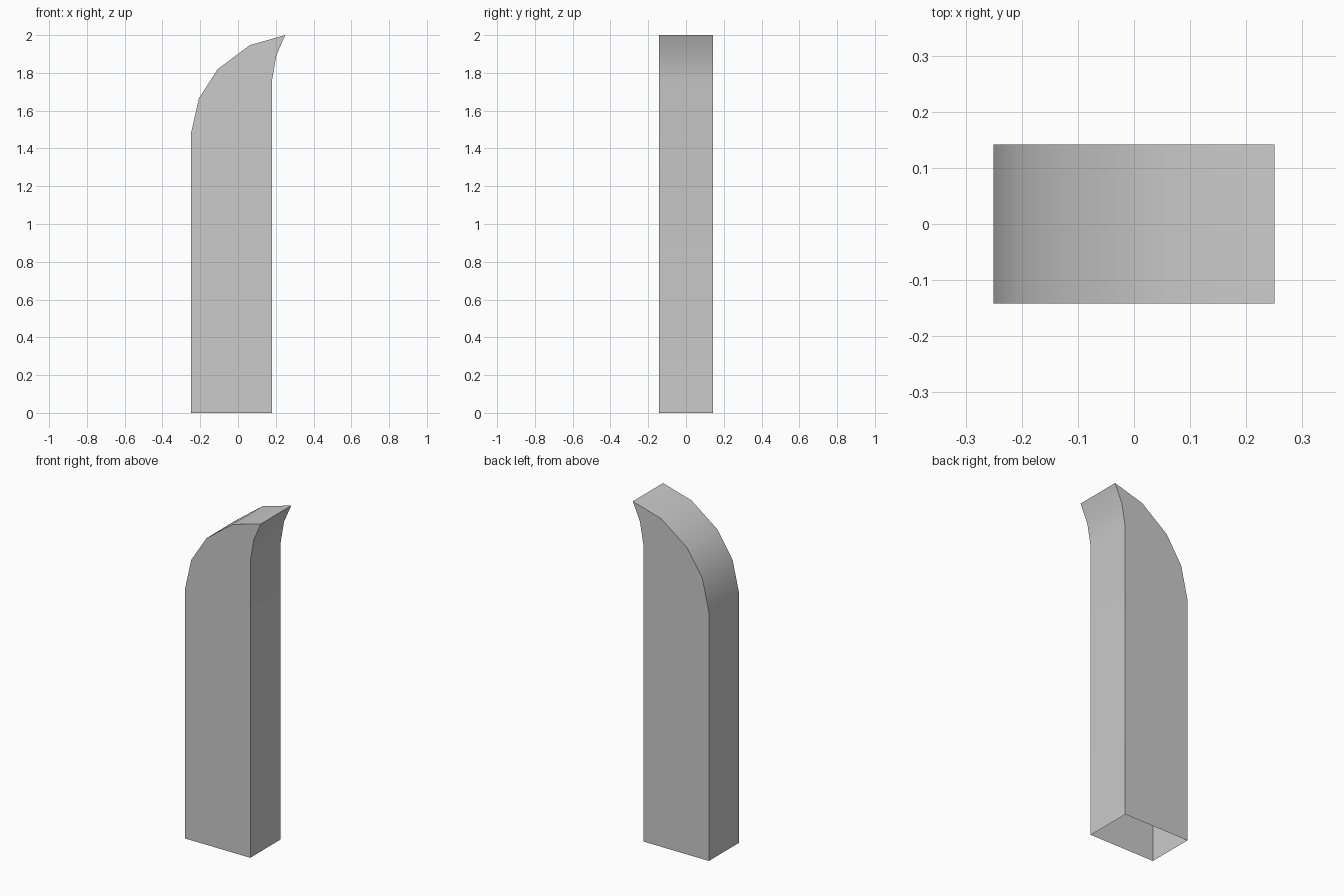
import bpy, bmesh, math

if "Cube" in bpy.data.objects:
    bpy.data.objects.remove(bpy.data.objects["Cube"])

HALF_DEPTH = 0.142

# Side profile (x, z), running from the bottom right, over the tip, to the bottom left
PROFILE = [(0.18, 0), (0.18, 1.76), (0.203, 1.893), (0.25, 2.0), (0.063, 1.947),
           (-0.107, 1.82), (-0.207, 1.665), (-0.25, 1.475), (-0.25, 0)]

# Curved post: flat front and back joined by a wall, open underneath
bm = bmesh.new()
front = [bm.verts.new((x, -HALF_DEPTH, z)) for x, z in PROFILE]
back = [bm.verts.new((x, HALF_DEPTH, z)) for x, z in PROFILE]
bm.faces.new(front)
bm.faces.new(back[::-1])
for i in range(len(PROFILE) - 1):
    bm.faces.new((front[i + 1], front[i], back[i], back[i + 1]))

mesh = bpy.data.meshes.new("curved_post")
bm.to_mesh(mesh)
bm.free()
post = bpy.data.objects.new("curved_post", mesh)
bpy.context.collection.objects.link(post)

# Smooth along the curve, sharp at the front and back rims and the tip
bpy.context.view_layer.objects.active = post
post.select_set(True)
bpy.ops.object.shade_smooth_by_angle(angle=math.radians(35))
